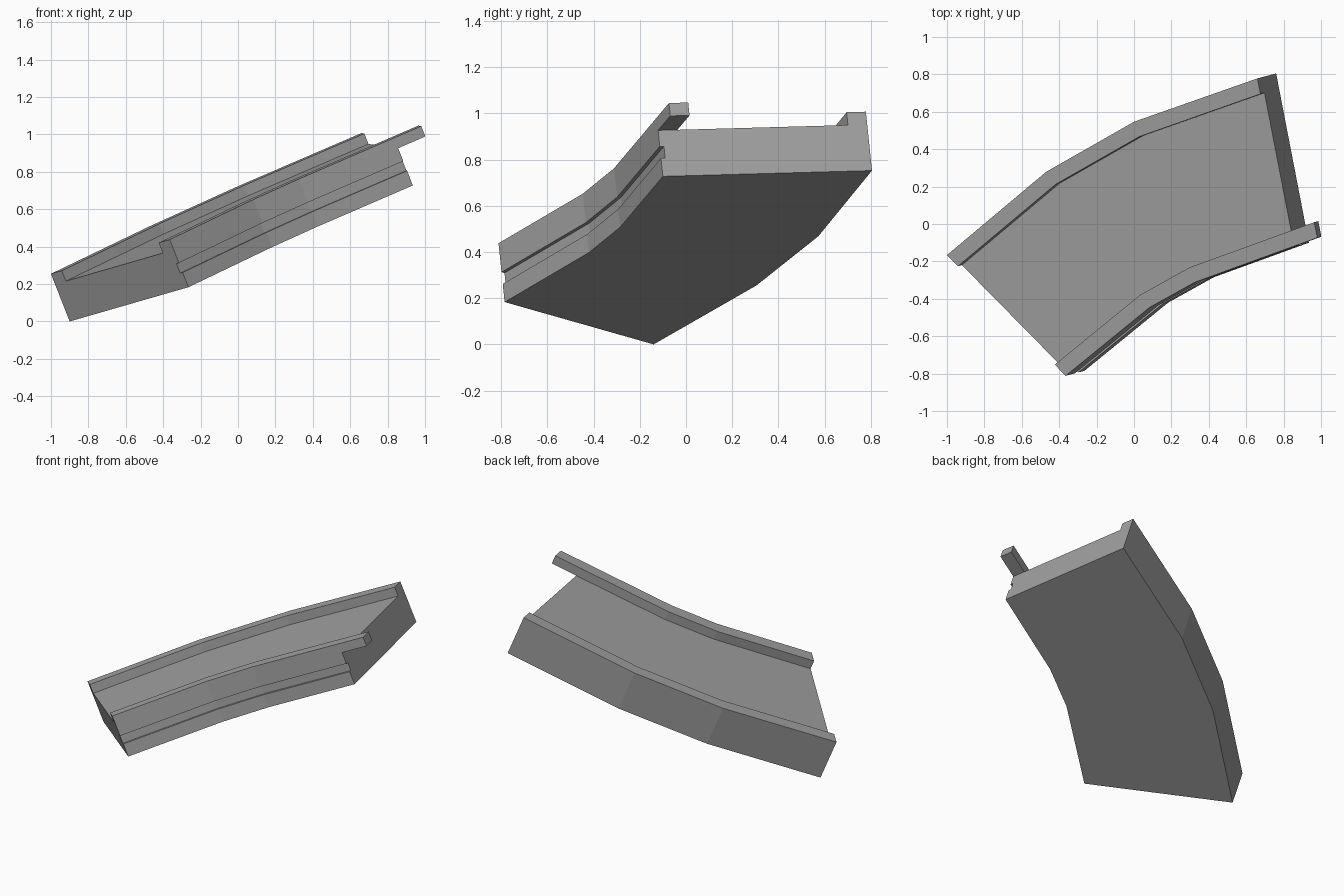
import bpy, bmesh
from mathutils import Vector

cube = bpy.data.objects.get("Cube")
if cube:
    bpy.data.objects.remove(cube, do_unlink=True)

# Single flat grey
grey = bpy.data.materials.new("stone_grey")
grey.use_nodes = True
colour = (0.35, 0.35, 0.35, 1)
grey.diffuse_color = colour
grey.node_tree.nodes["Principled BSDF"].inputs["Base Color"].default_value = colour

# The underside lies in one tilted plane
SLOPE_X, SLOPE_Y = 0.394, 0.104
NORMAL = Vector((-SLOPE_X, -SLOPE_Y, 1)).normalized()


def on_plane(x, y):
    return Vector((x, y, SLOPE_X * (x + 0.9) + SLOPE_Y * (y + 0.14)))


# Inner and outer footprint of the bend at each station
inner = [on_plane(*p) for p in ((-0.265, -0.785), (0.183, -0.42), (0.426, -0.285), (0.935, -0.1))]
outer = [on_plane(*p) for p in ((-0.9, -0.14), (-0.37, 0.305), (0.1, 0.573), (0.76, 0.805))]
stations = list(zip(inner, outer))


def sweep(name, profile, path):
    """Sweep a closed (across, height) profile along the stations."""
    bm = bmesh.new()
    rings = [[bm.verts.new(a.lerp(b, t) + NORMAL * h) for t, h in profile] for a, b in path]
    count = len(profile)
    for r, s in zip(rings, rings[1:]):
        for i in range(count):
            j = (i + 1) % count
            bm.faces.new((r[i], r[j], s[j], s[i]))
    bm.faces.new(rings[0])
    bm.faces.new(rings[-1])
    bmesh.ops.recalc_face_normals(bm, faces=bm.faces)
    mesh = bpy.data.meshes.new(name)
    bm.to_mesh(mesh)
    bm.free()
    mesh.materials.append(grey)
    obj = bpy.data.objects.new(name, mesh)
    bpy.context.collection.objects.link(obj)
    return obj


DECK, TOP, RAIL, GROOVE = 0.215, 0.275, 0.092, 0.02

# Deck slab with a groove along its inner wall
sweep("deck", [(0, 0), (1, 0), (1, DECK), (0, DECK),
               (0, 0.14), (GROOVE, 0.14), (GROOVE, 0.085), (0, 0.085)], stations)


def rail_profile(t):
    return [(t, DECK), (t + RAIL, DECK), (t + RAIL, TOP), (t, TOP)]


# Outer rail ends flush with the deck
sweep("outer_rail", rail_profile(1 - RAIL), stations)

# Inner rail runs on past the far end of the deck
overrun = (inner[3] - inner[2]) * 0.285
far_end = (inner[3] + overrun, outer[3] + overrun)
sweep("inner_rail", rail_profile(0), stations[:3] + [far_end])
